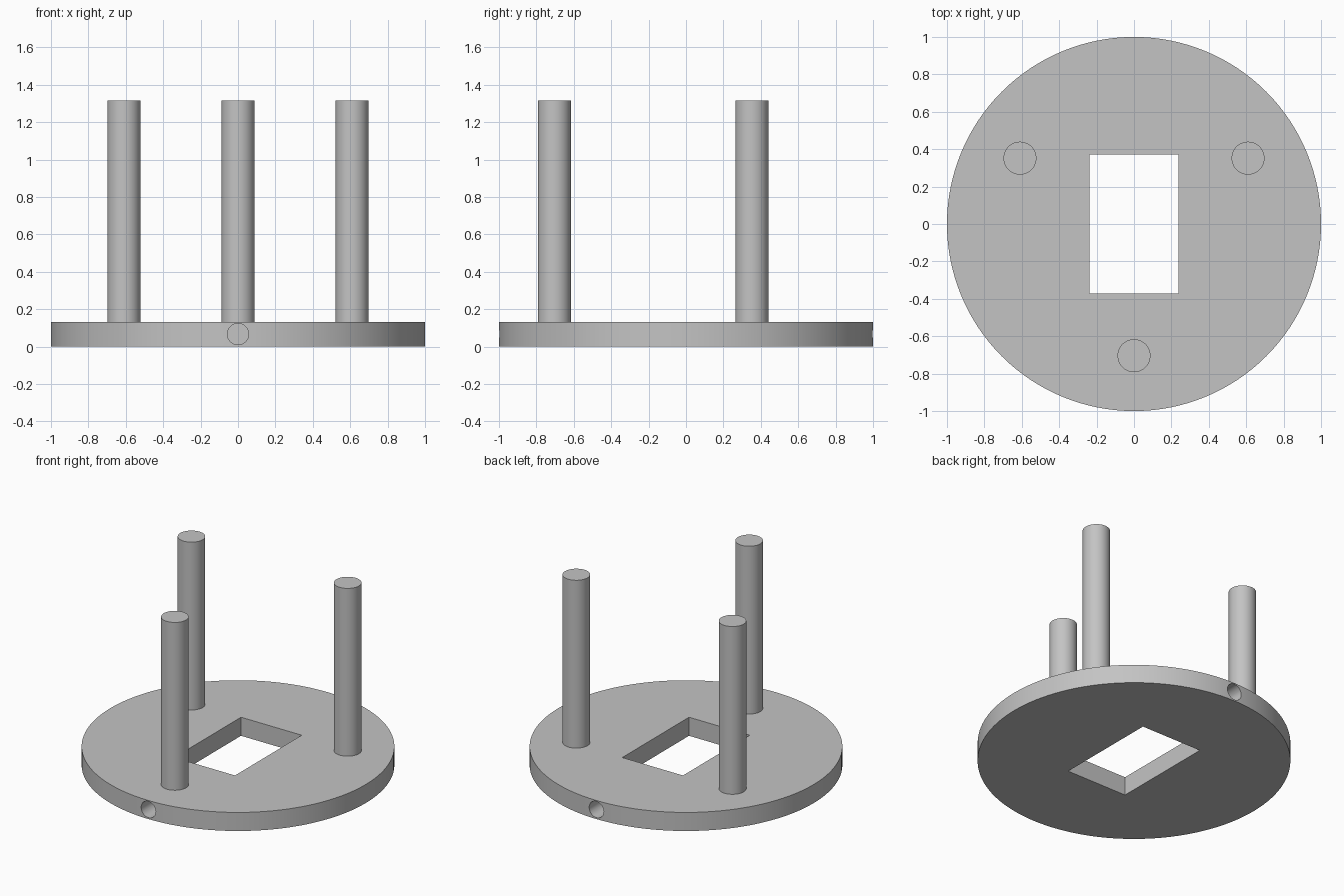
import bpy
import math
from mathutils import Vector

if "Cube" in bpy.data.objects:
    bpy.data.objects.remove(bpy.data.objects["Cube"], do_unlink=True)

PLATE_H = 0.131
POST_TOP = 1.315

# Plain grey for every part
grey = bpy.data.materials.new("light_grey")
grey.use_nodes = True
colour = (0.55, 0.55, 0.55, 1)
grey.diffuse_color = colour
grey.node_tree.nodes["Principled BSDF"].inputs["Base Color"].default_value = colour


def cylinder(name, radius, depth, location, sides=64, rotation=(0, 0, 0)):
    bpy.ops.mesh.primitive_cylinder_add(vertices=sides, radius=radius, depth=depth,
                                        location=location, rotation=rotation)
    obj = bpy.context.object
    obj.name = name
    obj.data.materials.append(grey)
    return obj


def smooth(obj):
    bpy.ops.object.select_all(action='DESELECT')
    obj.select_set(True)
    bpy.context.view_layer.objects.active = obj
    bpy.ops.object.shade_smooth_by_angle(angle=math.radians(30))


def cut(target, cutter):
    mod = target.modifiers.new("cut_" + cutter.name, 'BOOLEAN')
    mod.operation = 'DIFFERENCE'
    mod.solver = 'EXACT'
    mod.object = cutter
    bpy.context.view_layer.objects.active = target
    bpy.ops.object.modifier_apply(modifier=mod.name)
    bpy.data.objects.remove(cutter, do_unlink=True)


# Round base plate
plate = cylinder("base_plate", 1, PLATE_H, (0, 0, PLATE_H / 2), sides=128)

# Rectangular window through the plate
bpy.ops.mesh.primitive_cube_add(size=1, location=(0, 0, PLATE_H / 2))
window = bpy.context.object
window.name = "window_cutter"
window.scale = (0.474, 0.744, 1)
window.data.materials.append(grey)
cut(plate, window)

# Blind screw holes in the front and back of the rim
HOLE_DEPTH = 0.3
for side in (-1, 1):
    hole = cylinder("rim_hole_cutter", 0.057, 2 * HOLE_DEPTH, (0, side, 0.067),
                    sides=48, rotation=(math.pi / 2, 0, 0))
    cut(plate, hole)
smooth(plate)

# Three upright posts, evenly spaced around the plate
for name, angle in (("front_post", -90), ("left_post", 30), ("right_post", 150)):
    a = math.radians(angle)
    base = PLATE_H - 0.003
    centre = Vector((math.cos(a), math.sin(a), 0)) * 0.704
    centre.z = (base + POST_TOP) / 2
    smooth(cylinder(name, 0.088, POST_TOP - base, centre))
